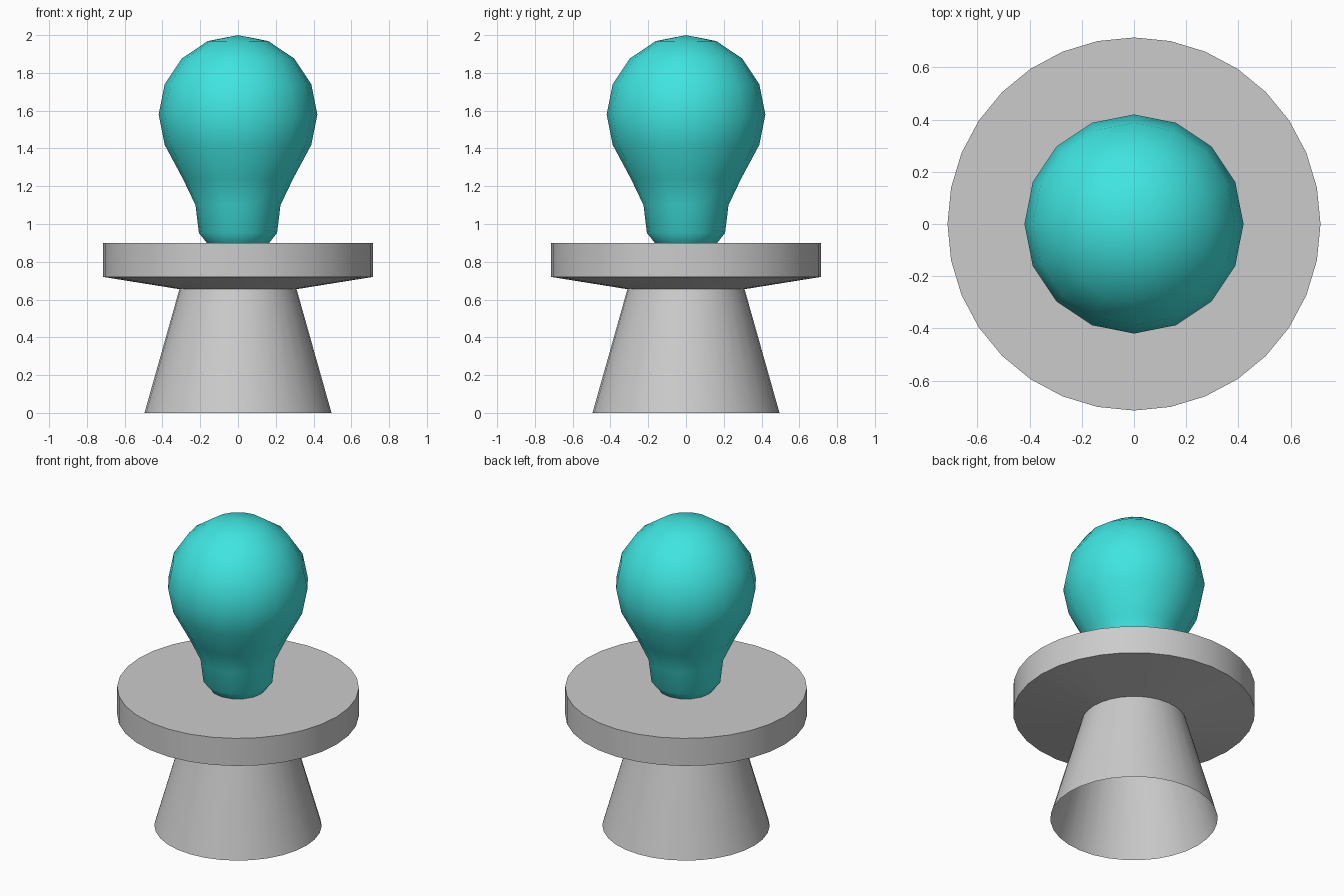
import bpy, bmesh, math

if "Cube" in bpy.data.objects:
    bpy.data.objects.remove(bpy.data.objects["Cube"])


def lathe(name, profile, sides):
    """Turn a (radius, height) profile, listed bottom to top, around z."""
    bm = bmesh.new()
    rings = []
    for r, z in profile:
        if r == 0:
            rings.append([bm.verts.new((0, 0, z))] * sides)
        else:
            rings.append([bm.verts.new((r * math.cos(math.tau * i / sides),
                                        r * math.sin(math.tau * i / sides), z))
                          for i in range(sides)])
    for low, high in zip(rings, rings[1:]):
        for i in range(sides):
            j = (i + 1) % sides
            quad = (low[i], low[j], high[j], high[i])
            bm.faces.new(list(dict.fromkeys(quad)))
    mesh = bpy.data.meshes.new(name)
    bm.to_mesh(mesh)
    bm.free()
    obj = bpy.data.objects.new(name, mesh)
    bpy.context.collection.objects.link(obj)
    return obj


def smooth(obj, degrees):
    bpy.ops.object.select_all(action='DESELECT')
    obj.select_set(True)
    bpy.context.view_layer.objects.active = obj
    bpy.ops.object.shade_smooth_by_angle(angle=math.radians(degrees))


# Hollow tapered foot flaring into a round plate, open underneath
stand = lathe("stand", [(0.495, 0), (0.31, 0.655), (0.715, 0.72),
                        (0.715, 0.9), (0, 0.9)], 32)
smooth(stand, 30)

# Bulb: narrow neck sunk slightly into the plate, then a round head
R, CENTRE = 0.42, 1.58
neck = [(0, 0.875), (0.15, 0.885), (0.165, 0.9), (0.207, 0.953), (0.225, 1.1), (0.292, 1.24)]
head = [(R * math.cos(math.radians(a)), CENTRE + R * math.sin(math.radians(a)))
        for a in (-22.5, 0, 22.5, 45, 67.5)]
bulb = lathe("bulb", neck + head + [(0, 2.0)], 16)
smooth(bulb, 80)

teal = bpy.data.materials.new("teal")
teal.diffuse_color = (0.05, 0.78, 0.75, 1)
teal.use_nodes = True
teal.node_tree.nodes["Principled BSDF"].inputs["Base Color"].default_value = teal.diffuse_color
bulb.data.materials.append(teal)
